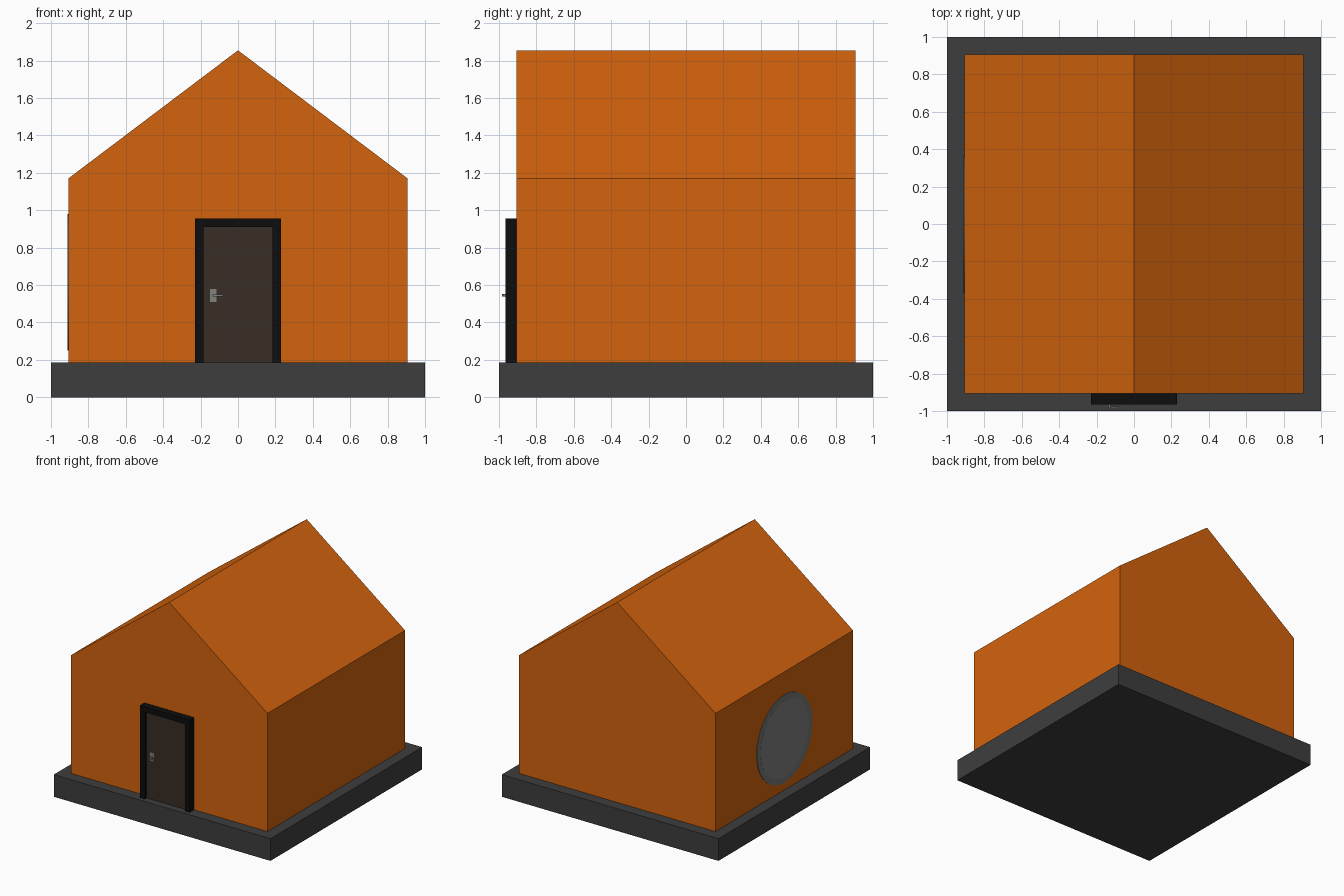
import bpy
import bmesh
import math
from mathutils import Matrix, Vector

cube = bpy.data.objects.get("Cube")
if cube:
    bpy.data.objects.remove(cube, do_unlink=True)


def make_material(name, r, g, b, rough=0.8):
    mat = bpy.data.materials.new(name)
    mat.use_nodes = True
    mat.diffuse_color = (r, g, b, 1)
    shader = mat.node_tree.nodes["Principled BSDF"]
    shader.inputs["Base Color"].default_value = (r, g, b, 1)
    shader.inputs["Roughness"].default_value = rough
    return mat


ORANGE = make_material("orange paint", 0.65, 0.125, 0.004)
SLAB = make_material("dark concrete", 0.048, 0.048, 0.048)
BLACK = make_material("black frame", 0.004, 0.004, 0.004)
BROWN = make_material("dark brown wood", 0.04, 0.026, 0.018)
STEEL = make_material("steel", 0.22, 0.22, 0.21)
GLASS = make_material("grey glass", 0.21, 0.21, 0.21)
RIM = make_material("grey window rim", 0.175, 0.18, 0.18)


def finish(name, bm, mat):
    bmesh.ops.recalc_face_normals(bm, faces=bm.faces)
    mesh = bpy.data.meshes.new(name)
    bm.to_mesh(mesh)
    bm.free()
    mesh.materials.append(mat)
    obj = bpy.data.objects.new(name, mesh)
    bpy.context.collection.objects.link(obj)
    return obj


def prism(name, profile, y0, y1, mat):
    """Extrude an (x, z) outline from y0 to y1."""
    bm = bmesh.new()
    face = bm.faces.new([bm.verts.new((x, y0, z)) for x, z in profile])
    grown = bmesh.ops.extrude_face_region(bm, geom=[face])["geom"]
    verts = [v for v in grown if isinstance(v, bmesh.types.BMVert)]
    bmesh.ops.translate(bm, verts=verts, vec=(0, y1 - y0, 0))
    return finish(name, bm, mat)


def box(name, x0, x1, y0, y1, z0, z1, mat):
    return prism(name, [(x0, z0), (x1, z0), (x1, z1), (x0, z1)], y0, y1, mat)


def disc(name, radius, depth, centre, axis, mat, sides=64):
    """Cylinder along the given axis."""
    bm = bmesh.new()
    turn = Vector((0, 0, 1)).rotation_difference(Vector(axis)).to_matrix().to_4x4()
    bmesh.ops.create_cone(bm, cap_ends=True, segments=sides, radius1=radius,
                          radius2=radius, depth=depth,
                          matrix=Matrix.Translation(centre) @ turn)
    return finish(name, bm, mat)


# Foundation and gabled house body
FLOOR, EAVE, RIDGE, HALF = 0.185, 1.17, 1.855, 0.907
box("foundation", -1, 1, -1, 1, 0, FLOOR, SLAB)
prism("house_body", [(-HALF, FLOOR), (HALF, FLOOR), (HALF, EAVE),
                     (0, RIDGE), (-HALF, EAVE)], -HALF, HALF, ORANGE)

# Door frame as one arch-shaped outline, with a recessed door leaf
OUT, IN, TOP, HEAD = 0.23, 0.185, 0.955, 0.91
prism("door_frame", [(-OUT, FLOOR), (-OUT, TOP), (OUT, TOP), (OUT, FLOOR),
                     (IN, FLOOR), (IN, HEAD), (-IN, HEAD), (-IN, FLOOR)],
      -0.965, -HALF, BLACK)
box("door_leaf", -IN, IN, -0.94, -HALF, FLOOR, HEAD, BROWN)

# Door handle
box("handle_plate", -0.15, -0.115, -0.946, -0.94, 0.51, 0.58, STEEL)
disc("handle_stem", 0.006, 0.04, (-0.13, -0.963, 0.545), (0, 1, 0), STEEL, 12)
box("handle_lever", -0.136, -0.08, -0.985, -0.975, 0.54, 0.55, STEEL)

# Round window on the right wall
disc("window_rim", 0.365, 0.008, (-HALF, 0, 0.615), (1, 0, 0), RIM)
disc("window_glass", 0.32, 0.010, (-HALF, 0, 0.615), (1, 0, 0), GLASS)
